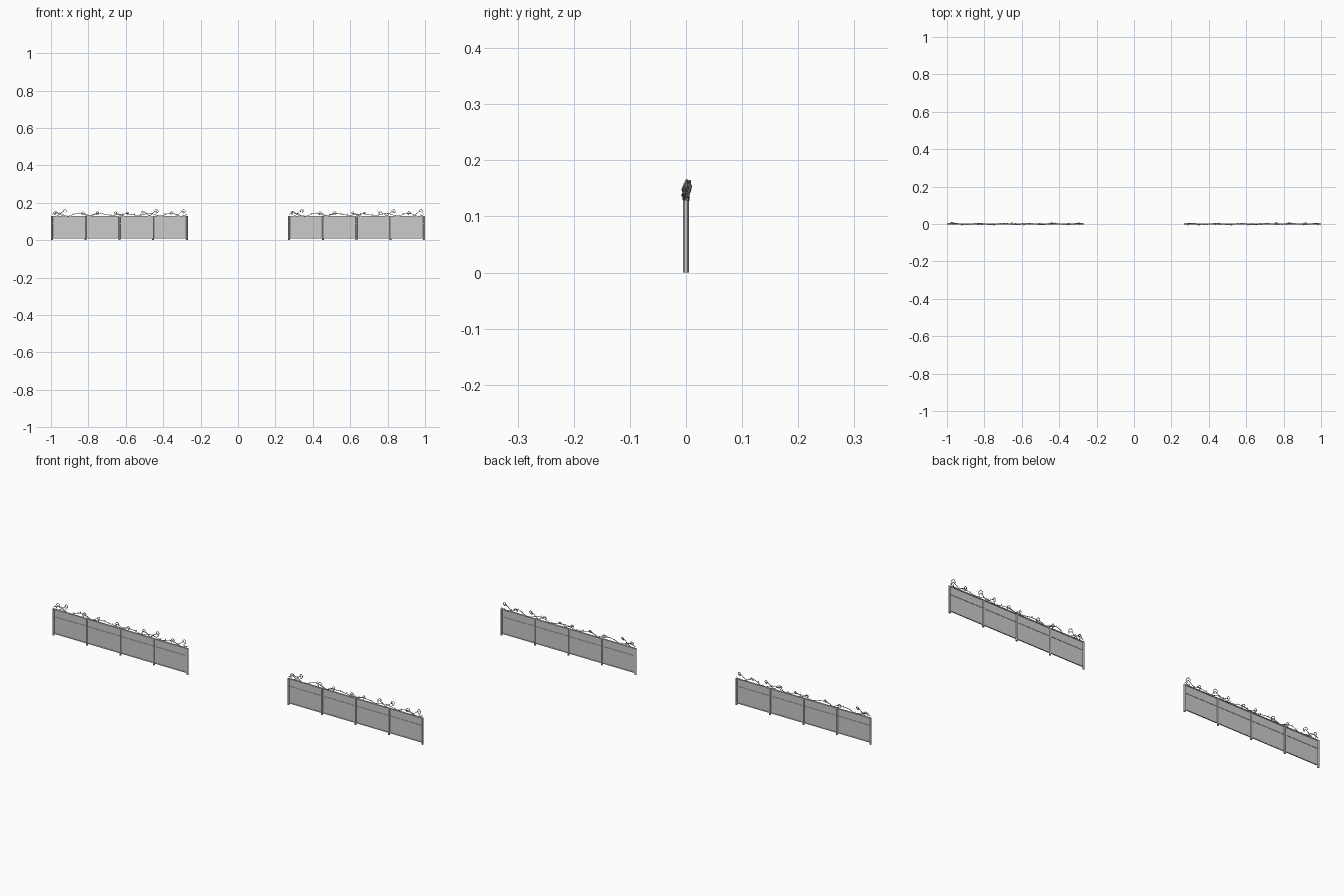
import bpy, bmesh, math, random
from mathutils import Vector, Matrix

if "Cube" in bpy.data.objects:
    bpy.data.objects.remove(bpy.data.objects["Cube"])

random.seed(4)
X0, X1 = 0.273, 0.995          # centre of first and last post
BAYS = 4
STEP = (X1 - X0) / BAYS


def finish(bm, name, smooth=False):
    me = bpy.data.meshes.new(name)
    bm.to_mesh(me)
    bm.free()
    ob = bpy.data.objects.new(name, me)
    bpy.context.collection.objects.link(ob)
    if smooth:
        bpy.context.view_layer.objects.active = ob
        ob.select_set(True)
        bpy.ops.object.shade_smooth_by_angle()
        ob.select_set(False)
    return ob


def box(bm, c, s):
    m = Matrix.Translation(c) @ Matrix.Diagonal((*s, 1))
    bmesh.ops.create_cube(bm, size=1, matrix=m)


def cylinder(bm, x, z0, z1, r):
    bmesh.ops.create_cone(bm, cap_ends=True, segments=12, radius1=r, radius2=r,
                          depth=z1 - z0, matrix=Matrix.Translation((x, 0, (z0 + z1) / 2)))


def add_wire(cu, pts):
    sp = cu.splines.new('POLY')
    sp.points.add(len(pts) - 1)
    for p, q in zip(sp.points, pts):
        p.co = (*q, 1)
        p.radius = 1


def stem(s):
    # winding vine above the top rail
    z = 0.137 + 0.006 * math.sin(s * 2 * math.pi / 0.12) + 0.003 * math.sin(s * 61)
    return z, 0.005 * math.sin(s * 47)


def scroll(s, d, h, r):
    # tendril that rises from the rail and curls into a spiral
    pts = []
    yo = random.uniform(-0.004, 0.004)
    x = X0 + s
    for i in range(8):
        t = i / 7
        e = t * t * (3 - 2 * t)
        pts.append((x - d * 0.045 * (1 - t), yo * t, 0.13 + (h - r - 0.13) * e))
    cx = x - d * r * 0.2
    for i in range(1, 22):
        a = -math.pi / 2 + i / 21 * 1.75 * math.pi
        rr = r * (1 - 0.35 * i / 21)
        pts.append((cx + d * rr * math.cos(a), yo + 0.005 * math.sin(a * 0.7),
                    h - r + rr * math.sin(a)))
    return pts


# offset along the fence, direction, top height, curl radius
CURLS = [(0.018, -1, 0.158, 0.011), (0.07, 1, 0.167, 0.010), (0.165, -1, 0.153, 0.009),
         (0.245, 1, 0.154, 0.009), (0.34, -1, 0.153, 0.008), (0.405, 1, 0.152, 0.008),
         (0.485, -1, 0.158, 0.009), (0.56, 1, 0.166, 0.011), (0.64, -1, 0.154, 0.009),
         (0.705, 1, 0.166, 0.011)]


def build_fence(side, flip):
    move = Matrix.Translation((-(X0 + X1), 0, 0)) if flip else Matrix()

    # round posts
    bm = bmesh.new()
    for i in range(BAYS + 1):
        cylinder(bm, X0 + i * STEP, 0, 0.129, 0.005)
    posts = finish(bm, side + "_posts", True)

    # horizontal rails
    bm = bmesh.new()
    mid = (X0 + X1) / 2
    for z, h, w in ((0.0105, 0.004, 0.005), (0.09, 0.005, 0.005), (0.127, 0.004, 0.008)):
        box(bm, (mid, 0, z), (X1 - X0, w, h))
    rails = finish(bm, side + "_rails")

    # thin infill panels
    bm = bmesh.new()
    for i in range(BAYS):
        box(bm, (X0 + (i + 0.5) * STEP, 0, 0.068), (STEP - 0.006, 0.002, 0.116))
    panels = finish(bm, side + "_panels")

    # vine ornament
    cu = bpy.data.curves.new(side + "_vine", 'CURVE')
    cu.dimensions = '3D'
    cu.bevel_depth = 0.0014
    cu.bevel_resolution = 1
    cu.use_fill_caps = True
    L = X1 - X0
    pts = []
    for i in range(121):
        s = L * i / 120
        z, y = stem(s)
        pts.append((X0 + s, y, z))
    add_wire(cu, pts)
    for c in CURLS:
        add_wire(cu, scroll(*c))
    vine = bpy.data.objects.new(side + "_vine", cu)
    bpy.context.collection.objects.link(vine)

    # small pointed leaves on the vine
    bm = bmesh.new()
    for i in range(22):
        s = L * (i + 0.5) / 22
        z, y = stem(s)
        rot = Matrix.Rotation(random.uniform(-1.0, 1.0), 4, 'Y') @ \
            Matrix.Rotation(random.uniform(0.4, 2.7), 4, 'Z')
        m = Matrix.Translation((X0 + s, y, z)) @ rot
        v = [bm.verts.new(m @ Vector(p)) for p in
             ((0, 0, 0), (0.0025, 0.001, 0.005), (0, 0, 0.011), (-0.0025, 0.001, 0.005))]
        bm.faces.new(v)
    leaves = finish(bm, side + "_leaves")

    for ob in (posts, rails, panels, vine, leaves):
        ob.matrix_world = move


build_fence("right", False)
build_fence("left", True)
